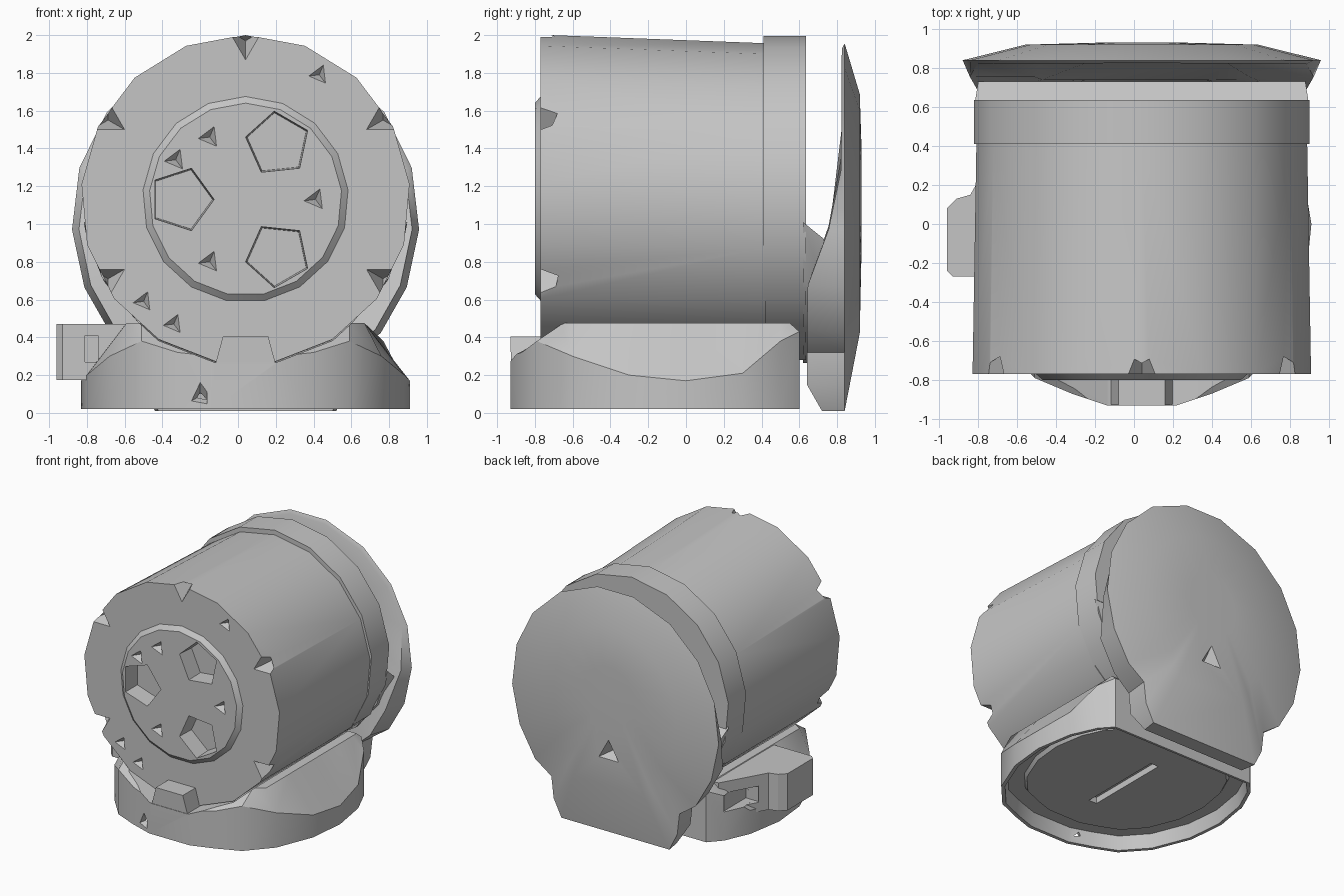
import bpy, bmesh, math

cube = bpy.data.objects.get("Cube")
if cube:
    bpy.data.objects.remove(cube, do_unlink=True)

grey = bpy.data.materials.new("plain grey")
grey.use_nodes = True
colour = (0.56, 0.56, 0.56, 1)
grey.diffuse_color = colour
grey.node_tree.nodes["Principled BSDF"].inputs["Base Color"].default_value = colour

CX, CZ, SIDES = 0.04, 1.13, 17


def loft(name, rings):
    """Bridge equal rings in order and cap both ends."""
    bm = bmesh.new()
    loops = [[bm.verts.new(p) for p in points] for points in rings]
    n = len(loops[0])
    for a, b in zip(loops, loops[1:]):
        for i in range(n):
            j = (i + 1) % n
            bm.faces.new((a[i], a[j], b[j], b[i]))
    bm.faces.new(loops[0][::-1])
    bm.faces.new(loops[-1])
    bmesh.ops.recalc_face_normals(bm, faces=bm.faces)
    mesh = bpy.data.meshes.new(name)
    bm.to_mesh(mesh)
    bm.free()
    mesh.materials.append(grey)
    obj = bpy.data.objects.new(name, mesh)
    bpy.context.collection.objects.link(obj)
    return obj


def select(obj):
    bpy.ops.object.select_all(action='DESELECT')
    obj.select_set(True)
    bpy.context.view_layer.objects.active = obj


def smooth(obj, angle=30):
    select(obj)
    bpy.ops.object.shade_smooth_by_angle(angle=math.radians(angle))


def cut(obj, shapes):
    """Subtract each shape in turn."""
    for rings in shapes:
        cutter = loft("cutter", rings)
        cutter.hide_render = True
        mod = obj.modifiers.new("cut", 'BOOLEAN')
        mod.operation, mod.solver, mod.object = 'DIFFERENCE', 'EXACT', cutter
        select(obj)
        bpy.ops.object.modifier_apply(modifier=mod.name)
        bpy.data.objects.remove(cutter, do_unlink=True)


def ring(r, y, x=CX, z=CZ, n=SIDES, turn=0.0):
    """A polygon facing along y with its first corner at the top."""
    return [(x + r * math.sin(turn + math.tau * i / n), y,
             z + r * math.cos(turn + math.tau * i / n)) for i in range(n)]


def dent(x, z, y, depth, r, turn=0.4):
    """A three sided pyramid pushed into a face along y."""
    return [ring(r * 1.2, y - depth * 0.2, x, z, 3, turn), ring(r * 0.05, y + depth, x, z, 3, turn)]


def box(lo, hi):
    (x0, y0, z0), (x1, y1, z1) = lo, hi
    return [[(x0, y0, z), (x1, y0, z), (x1, y1, z), (x0, y1, z)] for z in (z0, z1)]


# Barrel with a slightly raised round front plate
barrel = loft("barrel", [ring(0.51, -0.80), ring(0.545, -0.77), ring(0.872, -0.77),
                         ring(0.852, 0.42, CX, 1.105)])
cuts = []
for degrees in (60, 180, 300):
    a = math.radians(degrees)
    x, z, turn = CX + 0.34 * math.cos(a), CZ + 0.34 * math.sin(a), -a - math.pi / 2
    cuts.append([ring(0.18, -0.9, x, z, 5, turn), ring(0.165, -0.66, x, z, 5, turn)])
for x, z in ((-.15, 1.46), (-.33, 1.34), (.41, 1.13), (-.15, .80)):
    cuts.append(dent(x, z, -0.80, 0.06, 0.06))
for x, z in ((-.5, .59), (-.34, .47), (.43, 1.79)):
    cuts.append(dent(x, z, -0.77, 0.05, 0.055))
for degrees in (30, 90, 150, 210, 330):
    a = math.radians(degrees)
    cuts.append(dent(CX + 0.84 * math.cos(a), CZ + 0.84 * math.sin(a), -0.77, 0.13, 0.1, -a - math.pi / 2))
cut(barrel, cuts)
smooth(barrel)

# Collar behind the barrel, with a deeper lower half
collar = loft("collar", [ring(0.865, 0.41), ring(0.865, 0.635)])
smooth(collar)


def lower_arc(start, y):
    angles = [math.radians(start + (360 - 2 * start) * i / 8) for i in range(9)]
    return [(CX + 0.865 * math.sin(a), y, CZ + 0.865 * math.cos(a)) for a in angles]


collar_step = loft("collar_step", [lower_arc(98, 0.62), lower_arc(104, 0.73)])
smooth(collar_step)


# Domed back lid: round on top, narrowing to a straight foot
def lid_inner_y(z):
    steps = ((0.0, 0.72), (0.13, 0.72), (0.14, 0.64), (0.65, 0.64), (0.92, 0.73), (1.1, 0.82), (2.0, 0.825))
    for (z0, y0), (z1, y1) in zip(steps, steps[1:]):
        if z <= z1:
            return y0 + (y1 - y0) * (z - z0) / (z1 - z0)


half = [(0.92 * math.sin(math.radians(a)), 1.02 + 0.95 * math.cos(math.radians(a)))
        for a in (10, 32, 53, 73, 93, 112, 129)]
half += [(0.57, 0.32), (0.55, 0.15), (0.48, 0.01)]
outline = half + [(-x, z) for x, z in reversed(half)]


def lid_ring(scale, y, mid=1.19):
    return [(CX + x * scale, y, mid + (z - mid) * scale) for x, z in outline]


inner = [(CX + x * 0.96, lid_inner_y(z), z if z < 0.33 else 1.02 + (z - 1.02) * 0.97) for x, z in outline]
deep = [(CX + x * 0.6, max(lid_inner_y(z), 0.74), 1.02 + (z - 1.02) * 0.6) for x, z in outline]
lid = loft("lid", [deep, inner, lid_ring(1, 0.84), lid_ring(0.65, 0.92), lid_ring(0.25, 0.93)])
cut(lid, [[ring(0.14, 0.96, CX, 0.69, 3), ring(0.01, 0.84, CX, 0.69, 3)]])
smooth(lid, 35)

# Base: rounded front, flanks leaning inwards, hollow underside, cradle cut for the barrel
side = [(.18, -.93, .30), (.36, -.87, .32), (.55, -.79, .38), (.72, -.6, .30), (.84, -.3, .20),
        (.87, 0, .17), (.82, .3, .21), (.73, .5, .38), (.64, .6, .43)]
plan = side + [(-x, y, z) for x, y, z in reversed(side)]


def clamp(v, low, high):
    return max(low, min(high, v))


def plan_ring(scale, z):
    return [(CX + x * scale, y * scale, z) for x, y, _ in plan]


pit = box((-0.80, 0.21, 0.25), (-0.68, 0.5, 0.38))
base = loft("base", [plan_ring(0.80, 0.10), plan_ring(0.82, 0.13), plan_ring(0.95, 0.13),
                     plan_ring(0.97, 0.02), plan_ring(1, 0.02),
                     [(CX + x, y, z) for x, y, z in plan],
                     [(CX + clamp(x, -0.63, 0.63), clamp(y, -0.65, 0.55), 0.475) for x, y, _ in plan]])
cut(base, [[ring(0.88, -1.2), ring(0.87, 0.9)], box((-0.02, -0.45, 0), (0.05, 0.25, 0.15)),
           pit, dent(-0.2, 0.09, -0.91, 0.06, 0.07, 0)])
smooth(base)

# Front tab holding the barrel rim
front_tab = loft("front_tab", [
    [(-.13, -.925, .22), (.21, -.925, .22), (.21, -.76, .22), (-.13, -.76, .22)],
    [(-.08, -.93, .405), (.16, -.93, .405), (.16, -.76, .405), (-.08, -.76, .405)]])

# Switch box on the right side, with a recess in its slanted rear face
plate = [(-.58, -.27), (-.93, -.27), (-.96, -.24), (-.96, .08), (-.91, .13), (-.84, .15), (-.64, .5), (-.5, .52)]
switch_box = loft("switch_box", [[(x, y, z) for x, y in plate] for z in (0.175, 0.47)])
cut(switch_box, [pit, box((-0.81, -0.4, 0.27), (-0.74, -0.21, 0.41))])
